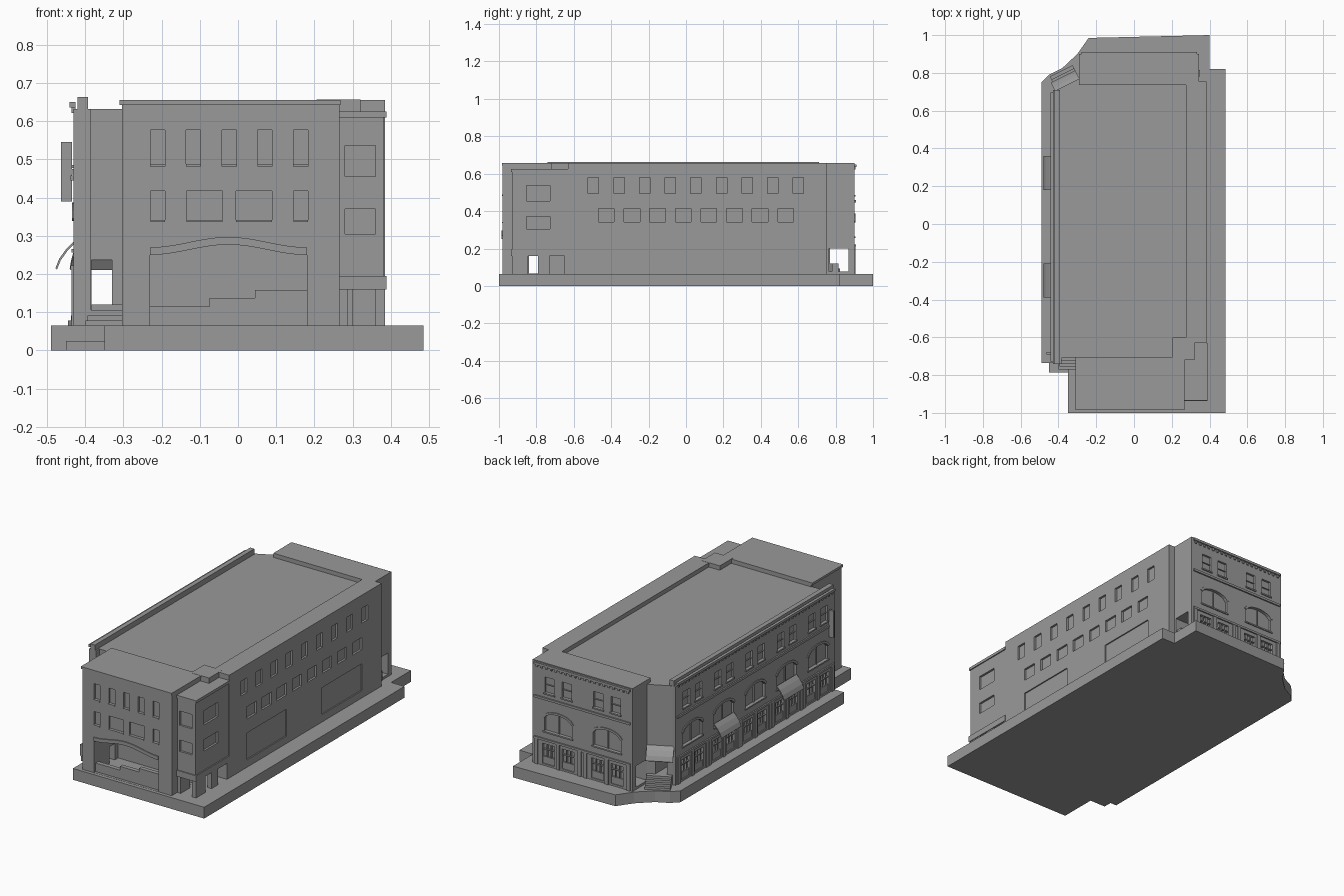
import bpy, bmesh, math
from mathutils import Vector

cube = bpy.data.objects.get("Cube")
if cube:
    bpy.data.objects.remove(cube)

stone = bpy.data.materials.new("plain_grey")
stone.use_nodes = True
GREY = (0.32, 0.32, 0.32, 1)
stone.diffuse_color = GREY
stone.node_tree.nodes["Principled BSDF"].inputs["Base Color"].default_value = GREY


# Helpers
def solid(bm, pts, vec):
    """Extrude a planar outline along vec into a closed solid."""
    a = [bm.verts.new(p) for p in pts]
    b = [bm.verts.new(Vector(p) + Vector(vec)) for p in pts]
    bm.faces.new(a)
    bm.faces.new(b[::-1])
    for i in range(len(a)):
        j = (i + 1) % len(a)
        bm.faces.new((a[i], b[i], b[j], a[j]))


def box(bm, x0, x1, y0, y1, z0, z1):
    solid(bm, [(x0, y0, z0), (x1, y0, z0), (x1, y1, z0), (x0, y1, z0)], (0, 0, z1 - z0))


def prism(bm, outline, z0, z1):
    solid(bm, [(x, y, z0) for x, y in outline], (0, 0, z1 - z0))


def finish(name, bm):
    bmesh.ops.recalc_face_normals(bm, faces=bm.faces)
    mesh = bpy.data.meshes.new(name)
    bm.to_mesh(mesh)
    bm.free()
    mesh.materials.append(stone)
    obj = bpy.data.objects.new(name, mesh)
    bpy.context.scene.collection.objects.link(obj)
    return obj


def carve(obj, bm):
    """Cut the solids in bm out of obj and drop the cutter."""
    cutter = finish("cutter", bm)
    cutter.hide_render = True
    mod = obj.modifiers.new("cut", 'BOOLEAN')
    mod.operation, mod.solver, mod.use_self = 'DIFFERENCE', 'EXACT', True
    mod.object = cutter
    deps = bpy.context.evaluated_depsgraph_get()
    mesh = bpy.data.meshes.new_from_object(obj.evaluated_get(deps))
    obj.modifiers.clear()
    obj.data = mesh
    bpy.data.objects.remove(cutter)


class Wall:
    """Wall frame: u runs along the wall, d points outward, z is up."""
    def __init__(self, origin, along, out):
        self.o, self.u, self.n = Vector(origin), Vector(along).normalized(), Vector(out).normalized()

    def at(self, u, d, z):
        return self.o + self.u * u + self.n * d + Vector((0, 0, z))

    def block(self, bm, u0, u1, z0, z1, d0, d1):
        self.plate(bm, [(u0, z0), (u1, z0), (u1, z1), (u0, z1)], d0, d1)

    def plate(self, bm, outline, d0, d1):
        solid(bm, [self.at(u, d0, z) for u, z in outline], self.n * (d1 - d0))

    def awning(self, name, u0, u1):
        top = [(0, 0.285), (0.02, 0.265), (0.038, 0.24), (0.048, 0.215)]
        prof = top + [(d - 0.004, z - 0.004) for d, z in top[::-1]]
        bm = bmesh.new()
        solid(bm, [self.at(u0, d, z) for d, z in prof], self.u * (u1 - u0))
        finish(name, bm)


def arch_line(c, half, z, rise, n=12):
    return [(c + half * t, z + rise * math.sqrt(1 - 0.96 * t * t))
            for t in (1 - 2 * i / n for i in range(n + 1))]


def facade(wall, cuts, trim, centres, half):
    """Shop bays: paired upper windows, wide arch, glazed shopfront."""
    for c in centres:
        for s in (-1, 1):
            u = c + s * 0.055
            wall.block(cuts, u - 0.03, u + 0.03, 0.485, 0.575, -0.012, 0.02)
            wall.block(trim, u - 0.036, u + 0.036, 0.477, 0.485, -0.005, 0.006)
            wall.block(trim, u - 0.03, u + 0.03, 0.528, 0.532, -0.013, -0.006)
            u = c + s * 0.062
            wall.block(cuts, u - 0.038, u + 0.038, 0.075, 0.19, -0.015, 0.02)
            wall.block(trim, u - 0.038, u + 0.038, 0.07, 0.115, -0.016, -0.006)
            wall.block(trim, u - 0.038, u + 0.038, 0.155, 0.16, -0.016, -0.004)
            for k in (-0.013, 0.013):
                wall.block(trim, u + k - 0.002, u + k + 0.002, 0.115, 0.19, -0.016, -0.004)
        outer = arch_line(c, 0.1, 0.335, 0.052)
        inner = arch_line(c, 0.088, 0.33, 0.045)
        wall.plate(cuts, [(c - 0.088, 0.265), (c + 0.088, 0.265)] + inner, -0.014, 0.02)
        wall.plate(trim, outer + inner[::-1], -0.005, 0.005)
        wall.block(trim, c - 0.095, c + 0.095, 0.257, 0.265, -0.005, 0.006)
        wall.block(trim, c - 0.003, c + 0.003, 0.265, 0.37, -0.015, -0.007)
        for u in (c - half + 0.012, c, c + half - 0.012):
            wall.block(trim, u - 0.011, u + 0.011, 0.065, 0.21, -0.005, 0.006)
    u0, u1 = min(centres) - half, max(centres) + half
    wall.block(trim, u0, u1, 0.21, 0.222, -0.005, 0.008)
    wall.block(trim, u0, u1, 0.445, 0.458, -0.005, 0.008)
    n = int((u1 - u0) / 0.03)
    for i in range(n):
        u = u0 + (i + 0.5) * (u1 - u0) / n
        wall.block(trim, u - 0.006, u + 0.006, 0.622, 0.636, -0.005, 0.006)
    wall.block(trim, u0, u1, 0.636, 0.65, -0.005, 0.011)


back = Wall((0, 0.9, 0), (1, 0, 0), (0, 1, 0))
street = Wall((-0.43, 0, 0), (0, 1, 0), (-1, 0, 0))
corner = Wall((-0.41, 0.71, 0), (0.12, 0.06, 0), (-0.06, 0.12, 0))
front = Wall((0, -0.98, 0), (1, 0, 0), (0, -1, 0))
side = Wall((0.385, 0, 0), (0, 1, 0), (1, 0, 0))

# Ground slab with rounded-off entrance corner
bm = bmesh.new()
prism(bm, [(-0.35, -1), (0.485, -1), (0.485, 0.82), (0.4, 0.82), (0.4, 1), (-0.24, 0.985),
           (-0.3, 0.9), (-0.38, 0.825), (-0.45, 0.79), (-0.49, 0.75), (-0.49, -0.735),
           (-0.35, -0.735)], 0, 0.065)
box(bm, -0.45, -0.35, -0.785, -0.735, 0, 0.025)
finish("ground_slab", bm)

# Main hall with street front, side windows and passage
bm = bmesh.new()
prism(bm, [(-0.43, -0.74), (-0.385, -0.74), (-0.385, -0.71), (0.265, -0.71), (0.265, -0.63),
           (0.385, -0.63), (0.385, 0.755), (-0.29, 0.755), (-0.29, 0.77), (-0.41, 0.71),
           (-0.43, 0.71)], 0.065, 0.632)
hall = finish("main_hall", bm)
cuts, trim = bmesh.new(), bmesh.new()
facade(street, cuts, trim, [0.555 - 0.285 * i for i in range(5)], 0.142)
for i in range(9):
    y = -0.495 + 0.137 * i
    side.block(cuts, y - 0.028, y + 0.028, 0.495, 0.58, -0.012, 0.02)
    if i < 8:
        side.block(cuts, y + 0.027, y + 0.111, 0.343, 0.413, -0.012, 0.02)
for y in (-0.47, 0.215):
    side.block(cuts, y, y + 0.362, 0.107, 0.262, -0.007, 0.02)
box(cuts, -0.384, -0.33, -0.8, 0.85, 0.12, 0.237)
carve(hall, cuts)
finish("street_trim", trim)

# Raised roof edges
bm = bmesh.new()
box(bm, 0.275, 0.385, -0.63, 0.755, 0.632, 0.656)
box(bm, 0.205, 0.32, -0.72, -0.6, 0.62, 0.657)
box(bm, -0.42, -0.393, -0.74, 0.71, 0.632, 0.663)
finish("roof_parapets", bm)

# Back block with shopfront and a drive-through opening
bm = bmesh.new()
box(bm, -0.29, 0.345, 0.735, 0.9, 0.065, 0.656)
block = finish("back_block", bm)
cuts, trim = bmesh.new(), bmesh.new()
facade(back, cuts, trim, (-0.128, 0.183), 0.15)
box(cuts, -0.4, 0.45, 0.765, 0.87, 0.078, 0.2)
carve(block, cuts)
finish("back_trim", trim)

# Front block with wide arch, windows and side passage
bm = bmesh.new()
box(bm, -0.303, 0.265, -0.98, -0.705, 0.065, 0.645)
front_block = finish("front_block", bm)
mid, half = -0.025, 0.205
wave = [(mid + half * t, 0.25 + 0.0135 * (1 + math.cos(math.pi * t)))
        for t in (1 - i / 10 for i in range(21))]
cuts, trim = bmesh.new(), bmesh.new()
front.plate(cuts, [(mid - half, 0.066), (mid + half, 0.066)] + wave, -0.22, 0.02)
front.plate(trim, [(u, z + 0.02) for u, z in wave] + wave[::-1], -0.005, 0.006)
box(cuts, -0.35, 0.3, -0.84, -0.79, 0.066, 0.16)
for i in range(5):
    u = -0.21 + 0.0935 * i
    front.block(cuts, u - 0.019, u + 0.019, 0.488, 0.577, -0.012, 0.02)
    front.block(trim, u - 0.02, u + 0.02, 0.482, 0.488, -0.005, 0.005)
for u, w in ((-0.21, 0.019), (-0.088, 0.047), (0.042, 0.047), (0.164, 0.019)):
    front.block(cuts, u - w, u + w, 0.342, 0.417, -0.012, 0.02)
    front.block(trim, u - w, u + w, 0.336, 0.342, -0.005, 0.005)
carve(front_block, cuts)
box(trim, -0.31, 0.268, -0.985, -0.705, 0.643, 0.656)
finish("front_trim", trim)

# Stepped low wall inside the arch
bm = bmesh.new()
for u0, u1, z in ((-0.23, -0.075, 0.115), (-0.075, 0.045, 0.137), (0.045, 0.18, 0.158)):
    front.block(bm, u0, u1, 0.065, z, -0.04, -0.015)
finish("stepped_low_wall", bm)

# Side wing raised on pillars
bm = bmesh.new()
box(bm, 0.26, 0.382, -0.93, -0.625, 0.165, 0.615)
wing = finish("side_wing", bm)
cuts = bmesh.new()
for z0, z1 in ((0.305, 0.37), (0.455, 0.537)):
    box(cuts, 0.28, 0.36, -0.96, -0.918, z0, z1)
    box(cuts, 0.37, 0.41, -0.853, -0.728, z0, z1)
carve(wing, cuts)
bm = bmesh.new()
box(bm, 0.262, 0.389, -0.936, -0.63, 0.16, 0.195)
box(bm, 0.262, 0.388, -0.935, -0.63, 0.61, 0.626)
for x0, x1, y0, y1 in ((0.36, 0.385, -0.93, -0.845), (0.262, 0.287, -0.93, -0.845),
                       (0.36, 0.385, -0.79, -0.73), (0.3, 0.385, -0.65, -0.63)):
    box(bm, x0, x1, y0, y1, 0.065, 0.16)
finish("wing_band_and_pillars", bm)

# Entrance steps at both ends of the passage
bm = bmesh.new()
for i in range(4):
    z = 0.12 - 0.014 * i
    box(bm, -0.384 - 0.005 * i, -0.303, -0.725 - 0.015 * i, -0.7, 0.065, z)
    corner.block(bm, 0, 0.134, 0.065, z, -0.02, 0.025 + 0.018 * i)
finish("entrance_steps", bm)

# Awnings, blade sign and rear post
street.awning("street_awning_north", 0.18, 0.36)
street.awning("street_awning_south", -0.39, -0.21)
corner.awning("corner_awning", -0.01, 0.134)
bm = bmesh.new()
street.block(bm, -0.69, -0.678, 0.39, 0.545, 0.005, 0.033)
street.block(bm, -0.687, -0.681, 0.46, 0.475, -0.005, 0.01)
finish("blade_sign", bm)
bm = bmesh.new()
box(bm, 0.32, 0.35, 0.78, 0.815, 0.065, 0.12)
finish("rear_post", bm)
